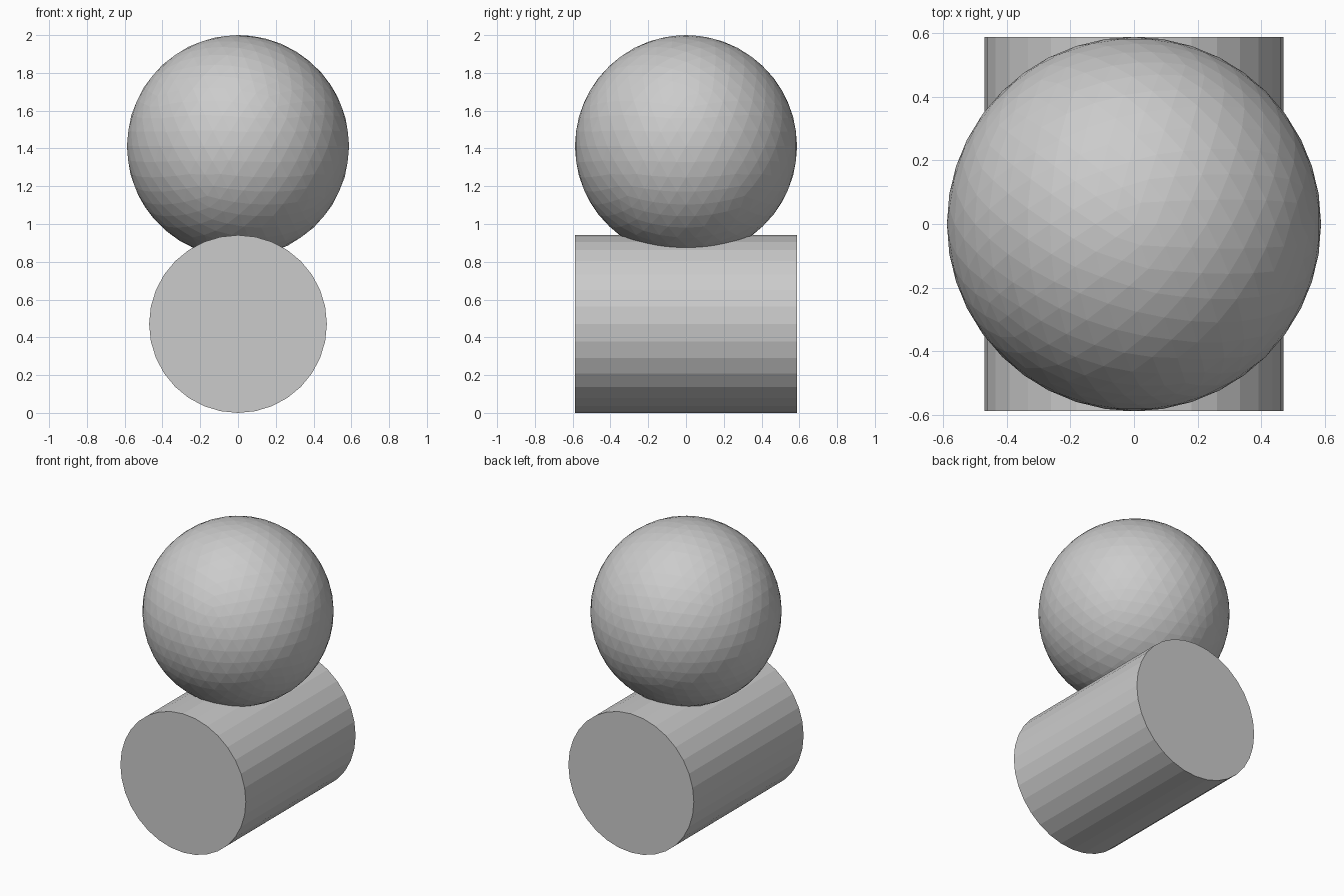
import bpy
from math import pi

if "Cube" in bpy.data.objects:
    bpy.data.objects.remove(bpy.data.objects["Cube"])

R = 1 / 1.7          # ball radius
ROLL_R = 0.8 * R     # roller radius

# Roller lying along y, resting on the ground
bpy.ops.mesh.primitive_cylinder_add(vertices=32, radius=ROLL_R, depth=2 * R,
                                    location=(0, 0, ROLL_R), rotation=(pi / 2, 0, 0))
bpy.context.object.name = "roller"

# Faceted ball sunk slightly into the roller
bpy.ops.mesh.primitive_ico_sphere_add(subdivisions=4, radius=R, location=(0, 0, 2 - R))
bpy.context.object.name = "ball"
